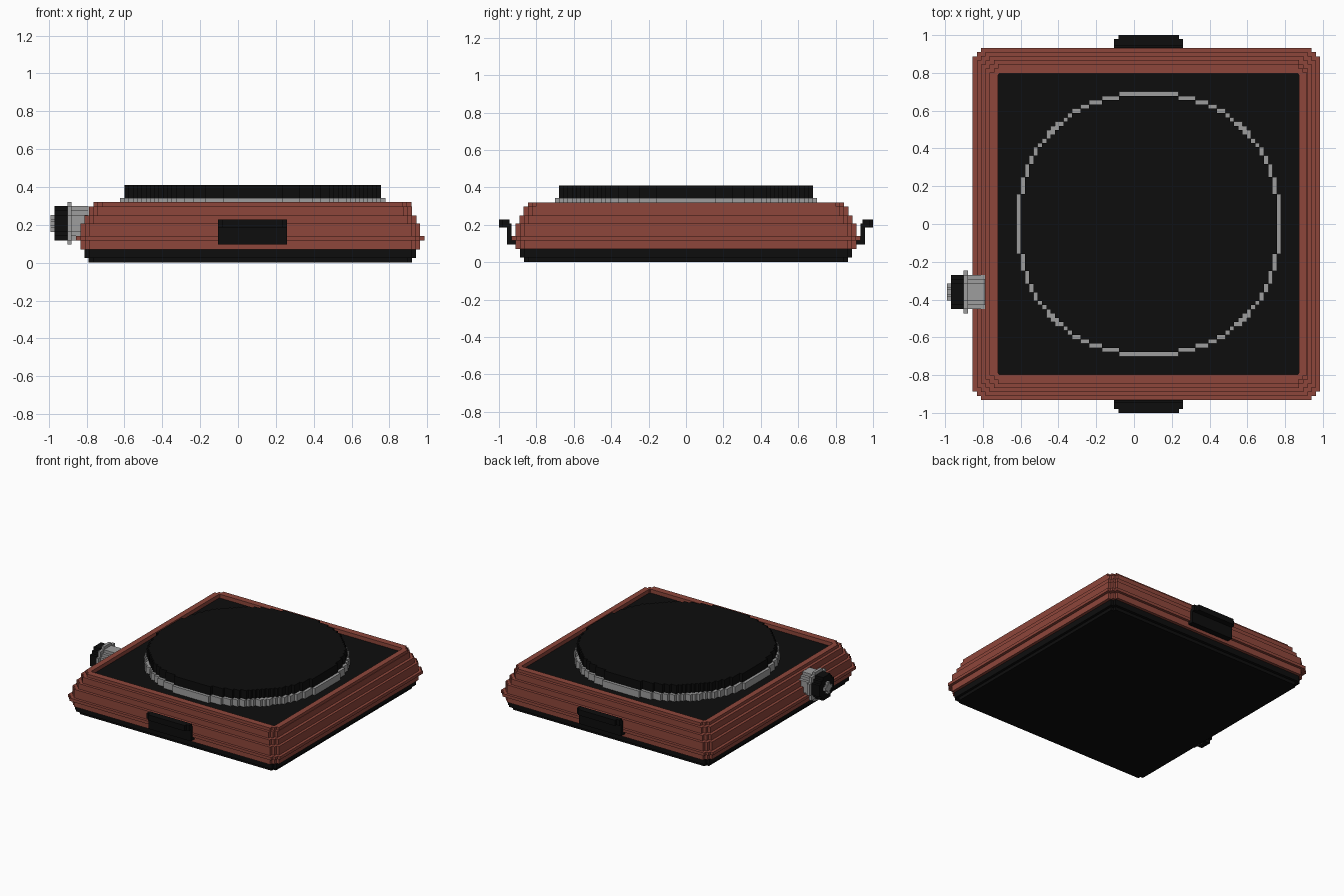
import bpy, bmesh

cube = bpy.data.objects.get("Cube")
if cube:
    bpy.data.objects.remove(cube)

H = 0.0226          # block size of the stepped style
CX = 0.078          # middle of the body in x


def material(name, rgb):
    m = bpy.data.materials.new(name)
    m.use_nodes = True
    m.diffuse_color = (*rgb, 1)
    m.node_tree.nodes["Principled BSDF"].inputs["Base Color"].default_value = (*rgb, 1)
    return m


RED = material("brick red", (0.27, 0.061, 0.043))
BLACK = material("black", (0.004, 0.004, 0.004))
SILVER = material("silver grey", (0.34, 0.34, 0.34))


def stepped_rect(x0, x1, y, steps, s=H):
    """Rectangle outline whose corners are cut in small stairs."""
    corner = []
    for i in range(steps + 1):
        corner.append((i * s, (steps - i) * s))
        if i < steps:
            corner.append(((i + 1) * s, (steps - i) * s))
    pts = [(x1 - a, y - b) for a, b in corner]
    pts += [(x0 + a, y - b) for a, b in reversed(corner)]
    pts += [(x0 + a, b - y) for a, b in corner]
    pts += [(x1 - a, b - y) for a, b in reversed(corner)]
    return pts


def block_circle(r, power=2.0):
    """Circle outline rounded to whole blocks."""
    n = round(r / H)
    right = []
    for k in range(-n, n):
        t = abs(k + 0.5) * H / r
        w = max(H, round(r * max(0, 1 - t ** power) ** (1 / power) / H) * H)
        for p in ((w, k * H), (w, (k + 1) * H)):
            if p not in right:
                right.append(p)
    return right + [(-u, v) for u, v in reversed(right)]


def loft(name, loops, mat, place=lambda u, v, w: (u, v, w)):
    """Bridge a stack of matching outlines and cap both ends."""
    bm = bmesh.new()
    rings = [[bm.verts.new(place(u, v, w)) for u, v in pts] for pts, w in loops]
    n = len(rings[0])
    for a, b in zip(rings, rings[1:]):
        for i in range(n):
            j = (i + 1) % n
            bm.faces.new((a[i], a[j], b[j], b[i]))
    bm.faces.new(rings[0])
    bm.faces.new(rings[-1])
    bmesh.ops.recalc_face_normals(bm, faces=bm.faces)
    me = bpy.data.meshes.new(name)
    bm.to_mesh(me)
    bm.free()
    me.materials.append(mat)
    ob = bpy.data.objects.new(name, me)
    bpy.context.collection.objects.link(ob)
    return ob


def prism(name, pts, a, b, mat, **kw):
    return loft(name, [(pts, a), (pts, b)], mat, **kw)


def box(name, x, y, z, mat):
    pts = [(x[0], y[0]), (x[1], y[0]), (x[1], y[1]), (x[0], y[1])]
    return prism(name, pts, z[0], z[1], mat)


# Black foot, two stepped layers
foot = []
for x0, x1, y, za, zb in ((-0.79, 0.92, 0.866, 0, 0.025), (-0.81, 0.94, 0.888, 0.025, 0.07)):
    pts = stepped_rect(x0, x1, y, 1)
    foot += [(pts, za), (pts, zb)]
loft("foot", foot, BLACK)

# Red housing: stepped outer wall, then rim and inner wall
layers = ((-0.832, 0.963, 0.911, 0.07, 0.117), (-0.855, 0.985, 0.932, 0.117, 0.14),
          (-0.832, 0.963, 0.911, 0.14, 0.207), (-0.81, 0.943, 0.889, 0.207, 0.25),
          (-0.787, 0.92, 0.868, 0.25, 0.297), (-0.764, 0.917, 0.846, 0.297, 0.32))
housing = []
for x0, x1, y, za, zb in layers:
    pts = stepped_rect(x0, x1, y, 2)
    housing += [(pts, za), (pts, zb)]
inner = stepped_rect(-0.72, 0.873, 0.796, 2, 0.003)
housing += [(inner, 0.32), (inner, 0.27)]
loft("housing", housing, RED)

# Sunken black top plate
box("top_plate", (-0.72, 0.873), (-0.796, 0.796), (0.26, 0.29), BLACK)

# Round platter on a silver ring
def on_body(u, v, w):
    return (u + CX, v, w)


prism("platter_ring", block_circle(0.70, 2.2), 0.28, 0.343, SILVER, place=on_body)
prism("platter", block_circle(0.68, 2.2), 0.343, 0.41, BLACK, place=on_body)

# Hooked handles at front and back
for side, s in (("front", -1), ("back", 1)):
    def span(a, b):
        return tuple(sorted((s * a, s * b)))
    box(side + "_handle_foot", (-0.107, 0.26), span(0.89, 0.94), (0.095, 0.118), BLACK)
    box(side + "_handle_wall", (-0.107, 0.26), span(0.934, 0.957), (0.095, 0.207), BLACK)
    box(side + "_handle_grip", (-0.107, 0.26), span(0.945, 0.98), (0.185, 0.229), BLACK)
    box(side + "_handle_lip", (-0.083, 0.237), span(0.978, 1.0), (0.185, 0.229), BLACK)

# Side knob, its axis along x
KY, KZ = -0.36, 0.208


def on_knob(u, v, w):
    return (w, KY + u, KZ + v)


for name, r, a, b, mat in (("knob_neck", 0.09, -0.882, -0.79, SILVER),
                           ("knob_flange", 0.112, -0.902, -0.88, SILVER),
                           ("knob_grip", 0.09, -0.97, -0.90, BLACK)):
    prism(name, block_circle(r), a, b, mat, place=on_knob)

# Cross-shaped silver tip on the knob
for name, hy, hz in (("knob_tip_upright", 0.012, 0.045), ("knob_tip_bar", 0.045, 0.012),
                     ("knob_tip_core", 0.024, 0.024)):
    box(name, (-0.99, -0.965), (KY - hy, KY + hy), (KZ - hz, KZ + hz), SILVER)
